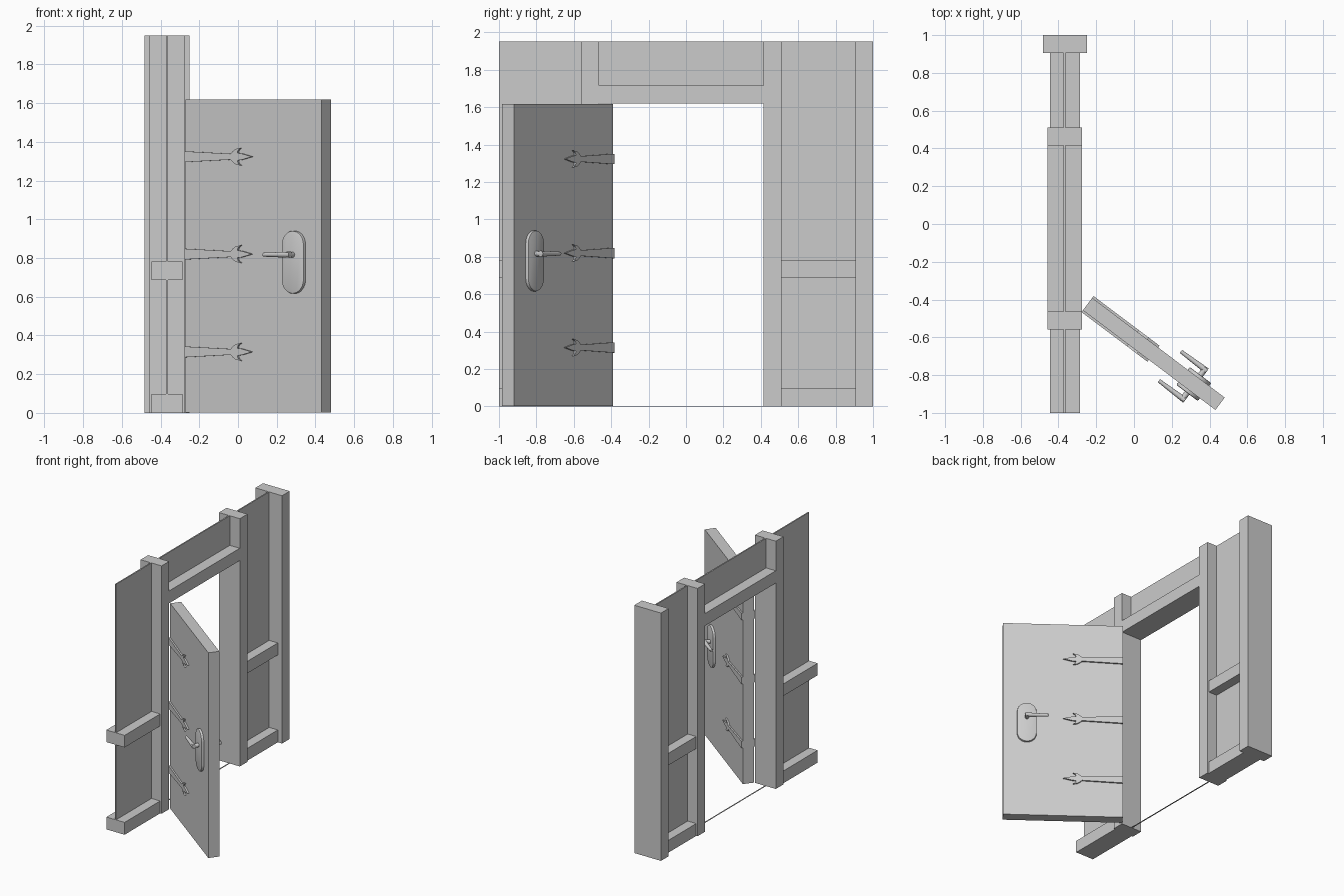
import bpy, bmesh, math
from mathutils import Matrix

if "Cube" in bpy.data.objects:
    bpy.data.objects.remove(bpy.data.objects["Cube"])

HINGE = Matrix.Translation((-0.246, -0.424, 0)) @ Matrix.Rotation(math.radians(-36.95), 4, 'Z')
ID = Matrix.Identity(4)


def finish(name, bm, mat=ID, smooth=False):
    bmesh.ops.recalc_face_normals(bm, faces=bm.faces)
    me = bpy.data.meshes.new(name)
    bm.to_mesh(me)
    bm.free()
    ob = bpy.data.objects.new(name, me)
    bpy.context.collection.objects.link(ob)
    ob.matrix_world = mat
    if smooth:
        bpy.ops.object.select_all(action='DESELECT')
        ob.select_set(True)
        bpy.context.view_layer.objects.active = ob
        bpy.ops.object.shade_smooth_by_angle(angle=math.radians(35))
    return ob


def box(name, x, y, z, mat=ID):
    bm = bmesh.new()
    bmesh.ops.create_cube(bm, size=1)
    for v in bm.verts:
        v.co = [a + (b - a) * (c + 0.5) for (a, b), c in zip((x, y, z), v.co)]
    return finish(name, bm, mat)


def prism(name, pts, y0, y1, mat, bevel=0, smooth=False):
    """Extrude an x/z outline from y0 to y1, optionally rounding the outer rim."""
    bm = bmesh.new()
    face = bm.faces.new([bm.verts.new((px, y0, pz)) for px, pz in pts])
    ext = bmesh.ops.extrude_face_region(bm, geom=[face])['geom']
    for v in ext:
        if isinstance(v, bmesh.types.BMVert):
            v.co.y = y1
    if bevel:
        rim = [e for e in bm.edges if all(abs(v.co.y - y1) < 1e-6 for v in e.verts)]
        bmesh.ops.bevel(bm, geom=rim, offset=bevel, segments=2, profile=0.5, affect='EDGES')
    return finish(name, bm, mat, smooth)


def rod(name, r1, r2, length, mat):
    """Tapered rod from the local origin along local z."""
    bm = bmesh.new()
    bmesh.ops.create_cone(bm, cap_ends=True, segments=20, radius1=r1, radius2=r2, depth=length,
                          matrix=Matrix.Translation((0, 0, length / 2)))
    return finish(name, bm, mat, True)


# wall posts
TOP = 1.95
box("end_post", (-0.482, -0.25), (0.905, 1.0), (0, TOP))
FRAME = (-0.457, -0.275)
box("door_post_right", FRAME, (0.415, 0.51), (0, TOP))
box("door_post_left", FRAME, (-0.558, -0.464), (0, TOP))
box("lintel", FRAME, (-0.464, 0.415), (1.62, 1.717))

# thin wall panels between the posts, with the sliver of sill under the opening
PANEL = (-0.372, -0.362)
box("panel_left", PANEL, (-1.0, -0.558), (0, TOP))
box("panel_right", PANEL, (0.51, 0.905), (0, TOP))
box("panel_over_door", PANEL, (-0.464, 0.415), (1.717, TOP))
box("sill", PANEL, (-0.464, 0.415), (0, 0.002))

# horizontal rails
for side, y in (("left", (-1.0, -0.558)), ("right", (0.51, 0.905))):
    for level, z in (("bottom", (0, 0.097)), ("middle", (0.687, 0.782))):
        box(f"{level}_rail_{side}", (-0.446, -0.287), y, z)

# open door leaf
HALF = 0.041
box("door", (0, 0.878), (-HALF, HALF), (0.003, 1.618), HINGE)

# strap outline with barbed spear tip, upper half
BARB = [(0, .028), (.30, .015), (.313, .028), (.333, .040), (.366, .046),
        (.348, .034), (.343, .019), (.37, .016)]
STRAP = BARB + [(.437, 0)] + [(a, -b) for a, b in reversed(BARB)]

# handle plate outline
PU, PZ, PR, PH = 0.704, 0.778, 0.071, 0.0915
PLATE = [(PU + PR * math.cos(a), PZ + PR * math.sin(a) + (PH if i < 17 else -PH))
         for i in range(34) for a in [math.pi * (i if i < 17 else i - 1) / 16]]

for side, s in (("front", -1), ("back", 1)):
    for i, z in enumerate((0.315, 0.82, 1.323)):
        prism(f"hinge_strap_{side}_{i + 1}", [(a, b + z) for a, b in STRAP],
              s * (HALF - 0.002), s * (HALF + 0.012), HINGE)
    prism(f"handle_plate_{side}", PLATE, s * (HALF - 0.002), s * (HALF + 0.018), HINGE, 0.006, True)
    # stem out of the plate, then lever back towards the hinges
    at = HINGE @ Matrix.Translation((PU, s * HALF, 0.817))
    rod(f"handle_stem_{side}", 0.015, 0.015, 0.066, at @ Matrix.Rotation(-s * math.pi / 2, 4, 'X'))
    at = HINGE @ Matrix.Translation((PU + 0.014, s * (HALF + 0.056), 0.817))
    rod(f"handle_lever_{side}", 0.016, 0.010, 0.172, at @ Matrix.Rotation(-math.pi / 2, 4, 'Y'))
